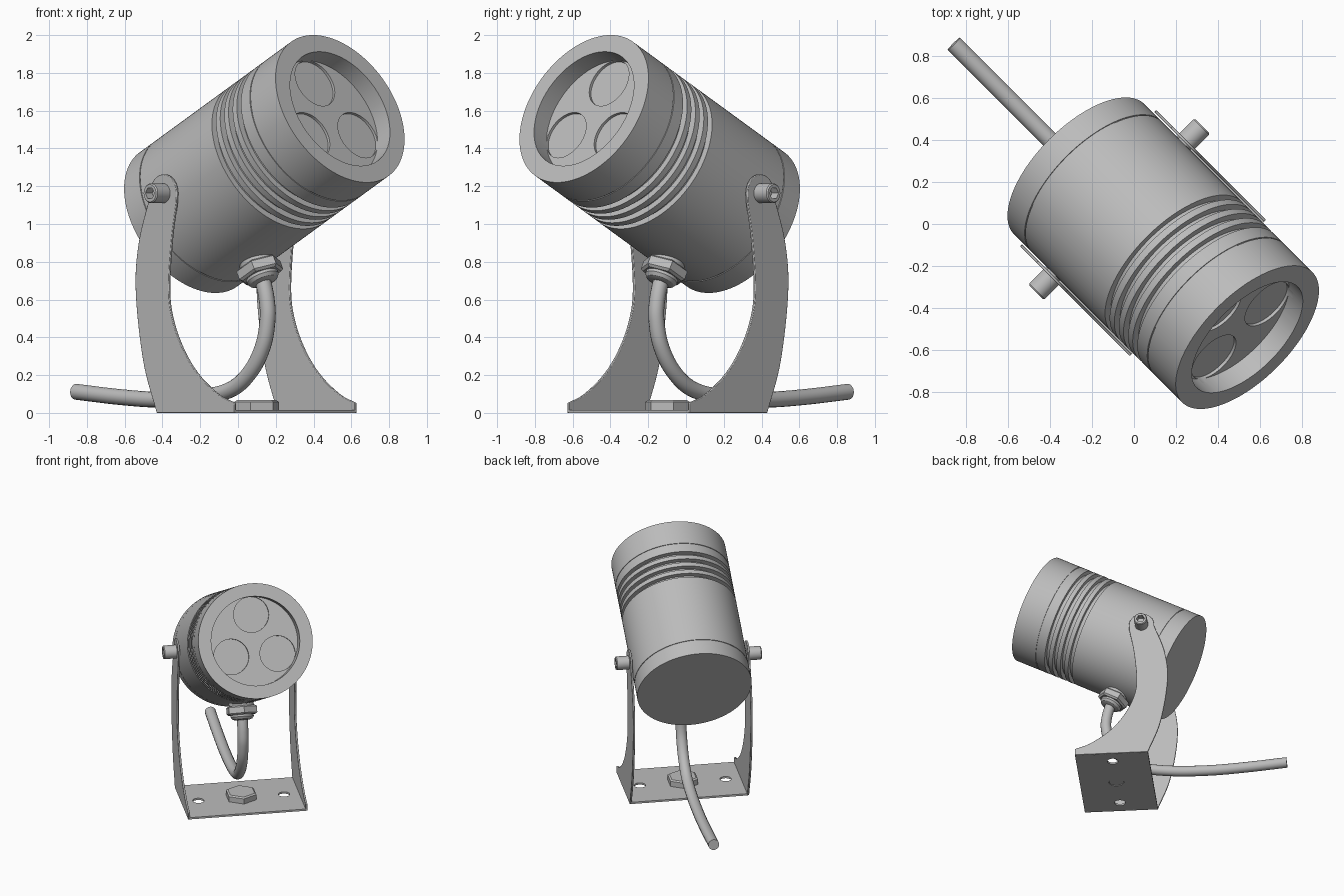
import bpy, bmesh, math
from mathutils import Matrix, Vector

if "Cube" in bpy.data.objects:
    bpy.data.objects.remove(bpy.data.objects["Cube"], do_unlink=True)

grey = bpy.data.materials.new("satin_grey")
grey.use_nodes = True
grey.diffuse_color = (0.5, 0.5, 0.5, 1)
grey.node_tree.nodes["Principled BSDF"].inputs["Base Color"].default_value = (0.5, 0.5, 0.5, 1)

# Frames: the lamp stands turned 45 degrees, and its head tilts upward
TILT = math.radians(27.3)
STAND = Matrix.Rotation(math.radians(-45), 4, 'Z')
HEAD = STAND @ Matrix.Translation((-0.37, 0, 1.025)) @ Matrix.Rotation(math.pi / 2 - TILT, 4, 'Y')
R, LENGTH, RECESS = 0.439, 1.276, 0.105


def activate(ob):
    bpy.ops.object.select_all(action='DESELECT')
    ob.select_set(True)
    bpy.context.view_layer.objects.active = ob


def smooth(ob):
    activate(ob)
    bpy.ops.object.shade_smooth_by_angle(angle=math.radians(30))


def finish(name, bm, matrix):
    bmesh.ops.remove_doubles(bm, verts=bm.verts, dist=1e-5)
    bmesh.ops.recalc_face_normals(bm, faces=bm.faces)
    me = bpy.data.meshes.new(name)
    bm.to_mesh(me)
    bm.free()
    me.materials.append(grey)
    ob = bpy.data.objects.new(name, me)
    ob.matrix_world = matrix
    bpy.context.collection.objects.link(ob)
    smooth(ob)
    return ob


def lathe(name, profile, matrix, sides=96):
    """Turn (radius, height) points around the local z axis."""
    bm = bmesh.new()
    vs = [bm.verts.new((r, 0, h)) for r, h in profile]
    es = [bm.edges.new(pair) for pair in zip(vs, vs[1:])]
    bmesh.ops.spin(bm, geom=vs + es, cent=(0, 0, 0), axis=(0, 0, 1),
                   angle=2 * math.pi, steps=sides, use_merge=False)
    return finish(name, bm, matrix)


def rod(name, r, z0, z1, matrix, sides=48):
    return lathe(name, [(0, z0), (r, z0), (r, z1), (0, z1)], matrix, sides)


def prism(name, outline, v0, v1, matrix):
    """Extrude a side outline (u, z) sideways from v0 to v1."""
    bm = bmesh.new()
    face = bm.faces.new([bm.verts.new((u, v0, z)) for u, z in outline])
    new = bmesh.ops.extrude_face_region(bm, geom=[face])["geom"]
    bmesh.ops.translate(bm, vec=(0, v1 - v0, 0),
                        verts=[g for g in new if isinstance(g, bmesh.types.BMVert)])
    return finish(name, bm, matrix)


def cut(ob, cutters):
    bpy.context.view_layer.update()
    for c in cutters:
        mod = ob.modifiers.new("cut", 'BOOLEAN')
        mod.operation, mod.solver, mod.object = 'DIFFERENCE', 'EXACT', c
        activate(ob)
        bpy.ops.object.modifier_apply(modifier=mod.name)
        bpy.data.objects.remove(c, do_unlink=True)
    smooth(ob)


def spline(points, steps=8):
    """Catmull-Rom curve through the points."""
    pts = [Vector(p) for p in points]
    pts = [2 * pts[0] - pts[1]] + pts + [2 * pts[-1] - pts[-2]]
    out = []
    for a, b, c, d in zip(pts, pts[1:], pts[2:], pts[3:]):
        for i in range(steps):
            t = i / steps
            out.append(0.5 * (2 * b + (c - a) * t + (2 * a - 5 * b + 4 * c - d) * t ** 2
                              + (3 * b - a - 3 * c + d) * t ** 3))
    return out + [pts[-2]]


# Lamp housing with seams, cooling grooves and a recessed front
profile = [(0, 0), (R, 0)]
grooves = [(0.13, 0.006, 0.005)] + [(0.74 + 0.07 * i, 0.035, 0.035) for i in range(4)]
grooves.append((1.06, 0.006, 0.005))
for start, width, depth in grooves:
    profile += [(R, start), (R - depth, start), (R - depth, start + width), (R, start + width)]
profile += [(R, LENGTH), (0.34, LENGTH), (0.34, LENGTH - RECESS), (0, LENGTH - RECESS)]
housing = lathe("lamp_housing", profile, HEAD, 128)

# Three lens pockets sunk in the front
lenses = []
for i in range(3):
    a = math.pi + i * 2 * math.pi / 3
    place = Matrix.Translation((0.206 * math.cos(a), 0.206 * math.sin(a), LENGTH - RECESS))
    lenses.append(rod("lens_cutter", 0.135, -0.015, 0.03, HEAD @ place, 64))
cut(housing, lenses)

# Cable gland under the housing
GLAND = HEAD @ Matrix.Translation((R, 0, 0.35)) @ Matrix.Rotation(math.pi / 2, 4, 'Y')
rod("gland_base", 0.095, -0.04, 0.02, GLAND)
lathe("gland_nut", [(0, 0.012), (0.11, 0.012), (0.125, 0.022), (0.125, 0.068),
                    (0.11, 0.08), (0, 0.08)], GLAND, 6)
lathe("gland_collar", [(0, 0.07), (0.088, 0.07), (0.088, 0.095), (0.076, 0.112),
                       (0.055, 0.12), (0, 0.12)], GLAND, 48)

# Cable
path = [(0.16, 0.76), (0.19, 0.69), (0.215, 0.6), (0.222, 0.5), (0.19, 0.36), (0.1, 0.225),
        (-0.05, 0.125), (-0.3, 0.08), (-0.6, 0.07), (-0.9, 0.085), (-1.215, 0.112)]
curve = bpy.data.curves.new("cable", 'CURVE')
curve.dimensions = '3D'
curve.bevel_depth, curve.bevel_resolution, curve.use_fill_caps = 0.042, 6, True
line = spline(path)
poly = curve.splines.new('POLY')
poly.points.add(len(line) - 1)
for point, p in zip(poly.points, line):
    point.co = (p.x, 0, p.y, 1)
curve.materials.append(grey)
cable = bpy.data.objects.new("cable", curve)
cable.matrix_world = STAND
bpy.context.collection.objects.link(cable)
activate(cable)
bpy.ops.object.convert(target='MESH')
smooth(cable)

# Bracket arms with a rounded eye at the pivot
PIVOT = Vector((-0.1, 1.163))
back_edge = spline([(-0.15, 0), (-0.25, 0.27), (-0.307, 0.64), (-0.285, 0.9), (-0.2, 1.15)])
eye = [PIVOT + 0.1 * Vector((math.cos(a), math.sin(a)))
       for a in (math.pi * (1 - i / 16) for i in range(17))]
front_edge = spline([(-0.002, 1.12), (-0.04, 0.91), (-0.06, 0.65), (-0.031, 0.49),
                     (0.05, 0.33), (0.163, 0.2), (0.31, 0.098), (0.43, 0.053)])
outline = back_edge + eye + front_edge + [Vector((0.43, 0))]
for side, label in ((1, "left"), (-1, "right")):
    arm = prism("bracket_arm_" + label, outline, side * 0.445, side * 0.46, STAND)
    bevel = arm.modifiers.new("soft_edge", 'BEVEL')
    bevel.width, bevel.segments, bevel.limit_method = 0.003, 2, 'ANGLE'
    bevel.angle_limit = math.radians(60)

    # Pivot screw with a hexagonal socket
    frame = STAND @ Matrix.Translation((PIVOT.x, 0, PIVOT.y)) @ Matrix.Rotation(-side * math.pi / 2, 4, 'X')
    screw = lathe("pivot_screw_" + label, [(0, 0.42), (0.04, 0.42), (0.04, 0.458), (0.052, 0.458),
                                           (0.052, 0.553), (0.046, 0.56), (0, 0.56)], frame, 40)
    cut(screw, [rod("socket_cutter", 0.033, 0.51, 0.6, frame, 6)])

# Bracket base with mounting holes
MID = 0.14
base = prism("bracket_base", [(-0.15, 0), (0.43, 0), (0.43, 0.015), (-0.15, 0.015)],
             -0.447, 0.447, STAND)
cut(base, [rod("hole_cutter", r, -0.05, 0.05, STAND @ Matrix.Translation((MID, v, 0)))
           for v, r in ((-0.33, 0.043), (0, 0.06), (0.33, 0.043))])

# Hexagonal bolt in the middle of the base
CENTRE = STAND @ Matrix.Translation((MID, 0, 0))
rod("base_bolt_shank", 0.057, 0.003, 0.03, CENTRE)
lathe("base_bolt_head", [(0, 0.015), (0.122, 0.015), (0.122, 0.058), (0.108, 0.067), (0, 0.067)],
      CENTRE, 6)
